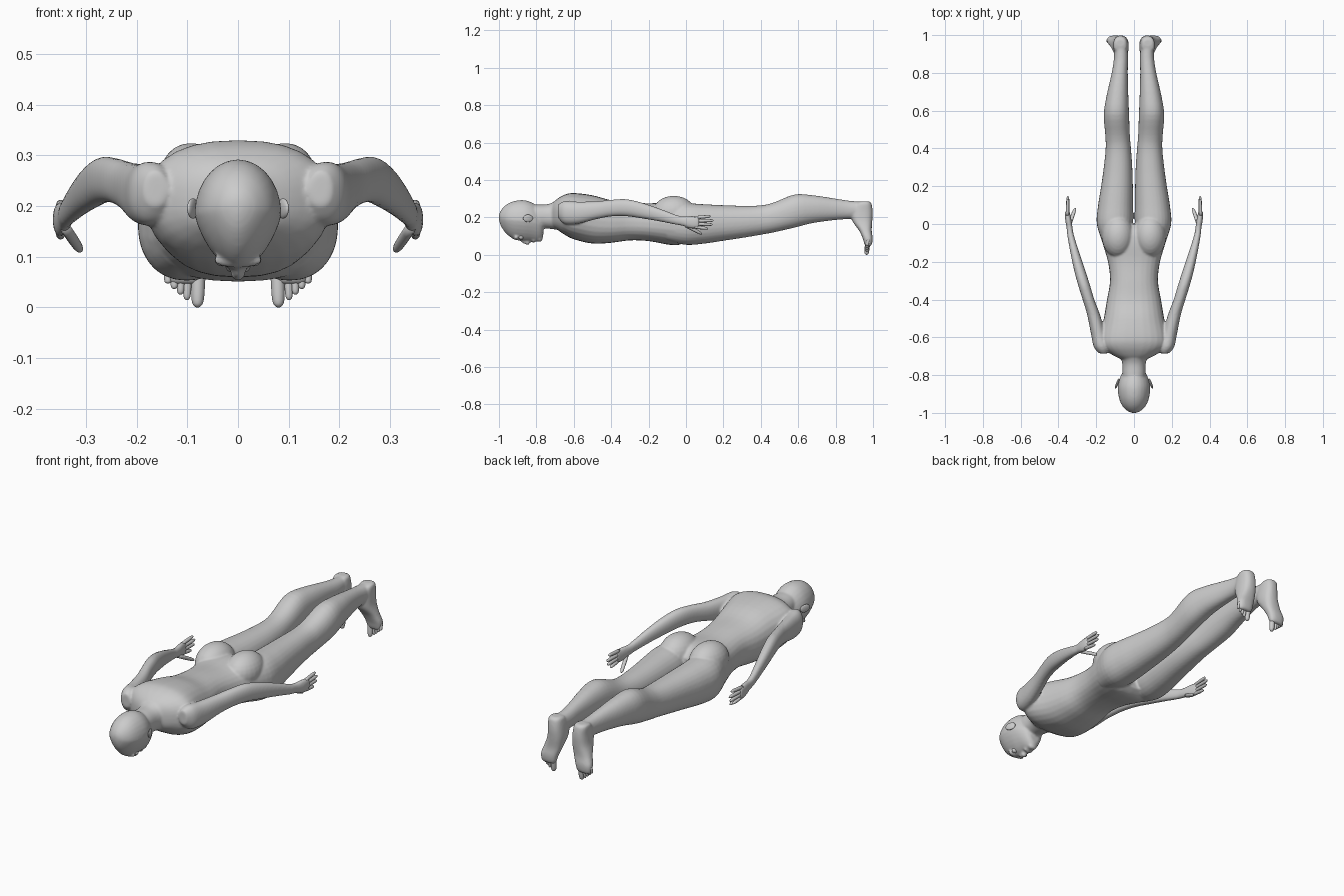
import bpy, bmesh, math
from mathutils import Matrix, Vector, Euler


def spline(rows, n):
    """Catmull-Rom through rows of numbers, n steps per span."""
    out = []
    for i in range(len(rows) - 1):
        p = [rows[max(0, min(len(rows) - 1, i + k))] for k in (-1, 0, 1, 2)]
        for j in range(n):
            t = j / n
            out.append([0.5 * (2 * b + (c - a) * t + (2 * a - 5 * b + 4 * c - d) * t * t
                               + (3 * b - a - 3 * c + d) * t ** 3) for a, b, c, d in zip(*p)])
    return out + [list(rows[-1])]


def loft(bm, rows, axis='Y', side=1, power=2.2, egg=0.0, sides=28, n=4):
    """Skin over sections (position, x_min, x_max, other_min, other_max)."""
    rings = []
    for s, x0, x1, o0, o1 in spline(rows, n):
        ring = []
        for k in range(sides):
            a = 2 * math.pi * k / sides
            c, d = math.cos(a), math.sin(a)
            c = math.copysign(abs(c) ** (2 / power), c)
            d = math.copysign(abs(d) ** (2 / power), d)
            c *= 1 - egg * max(0, -d)
            x = side * ((x0 + x1) / 2 + c * (x1 - x0) / 2)
            o = (o0 + o1) / 2 + d * (o1 - o0) / 2
            ring.append(bm.verts.new((x, s, o) if axis == 'Y' else (x, o, s)))
        rings.append(ring)
    for r, q in zip(rings, rings[1:]):
        for k in range(sides):
            m = (k + 1) % sides
            bm.faces.new((r[k], r[m], q[m], q[k]))
    bm.faces.new(rings[0])
    bm.faces.new(rings[-1][::-1])


def blob(bm, centre, size, rot=(0, 0, 0)):
    m = Matrix.LocRotScale(Vector(centre), Euler(rot), Vector(size))
    bmesh.ops.create_uvsphere(bm, u_segments=24, v_segments=14, radius=1, matrix=m)


def digit(bm, start, end, r, axis, side):
    """Finger or toe with a rounded tip."""
    rows = []
    for t, f in ((0, 1), (0.45, 1), (0.8, 0.9), (0.94, 0.65), (1, 0.2)):
        p = Vector(start).lerp(Vector(end), t)
        s, o = (p.y, p.z) if axis == 'Y' else (p.z, p.y)
        rows.append((s, p.x - r * f, p.x + r * f, o - r * f, o + r * f))
    loft(bm, rows, axis, side, 2, 0, 12, 2)


def finish(bm, name):
    bmesh.ops.recalc_face_normals(bm, faces=bm.faces)
    for f in bm.faces:
        f.smooth = True
    me = bpy.data.meshes.new(name)
    bm.to_mesh(me)
    bm.free()
    ob = bpy.data.objects.new(name, me)
    bpy.context.collection.objects.link(ob)
    return ob


def half(rows):
    return [(y, -w, w, lo, hi) for y, w, lo, hi in rows]


body = bmesh.new()

# head, jaw and neck
loft(body, half([(-1.0, .012, .185, .215), (-.988, .038, .15, .24), (-.96, .064, .112, .268),
                 (-.92, .08, .083, .287), (-.87, .086, .073, .292), (-.83, .08, .072, .282),
                 (-.795, .066, .07, .26), (-.772, .05, .078, .235), (-.763, .03, .1, .2)]),
     power=2.0, egg=.3)
loft(body, half([(-.86, .05, .16, .265), (-.8, .06, .145, .268), (-.74, .062, .14, .27),
                 (-.69, .075, .135, .29), (-.64, .08, .14, .3)]))

# nose, lips, chin and brow
blob(body, (0, -.857, .072), (.011, .026, .016), (-.25, 0, 0))
blob(body, (0, -.846, .067), (.016, .011, .015))
blob(body, (0, -.815, .078), (.026, .012, .013))
blob(body, (0, -.783, .083), (.024, .015, .015))
blob(body, (0, -.908, .092), (.05, .014, .014))

# torso
loft(body, half([(-.715, .07, .15, .275), (-.69, .12, .135, .298), (-.65, .172, .108, .321),
                 (-.6, .182, .083, .33), (-.5, .16, .06, .318), (-.4, .143, .064, .292),
                 (-.3, .127, .077, .282), (-.2, .138, .073, .275), (-.1, .167, .055, .28),
                 (-.04, .183, .052, .27), (0, .15, .075, .235)]), power=2.4)

leg = [(-.1, .03, .165, .075, .265), (0, .006, .197, .053, .275), (.1, .005, .19, .06, .27),
       (.2, .006, .174, .075, .265), (.3, .009, .16, .09, .262), (.4, .016, .15, .107, .264),
       (.47, .022, .152, .12, .28), (.58, .026, .16, .145, .322), (.68, .03, .145, .17, .318),
       (.8, .033, .118, .186, .3), (.88, .032, .106, .192, .288), (.95, .035, .105, .2, .284)]
foot = [(.286, .05, .095, .94, .975), (.275, .038, .108, .91, .991), (.23, .03, .11, .885, .998),
        (.18, .028, .115, .89, .996), (.13, .038, .13, .925, .993), (.09, .052, .143, .944, .998),
        (.06, .06, .141, .953, .995), (.045, .068, .136, .96, .987)]
arm = [(-.685, .14, .185, .2, .268), (-.65, .13, .213, .165, .287), (-.58, .15, .228, .165, .284),
       (-.48, .18, .248, .19, .286), (-.4, .21, .272, .205, .294), (-.32, .234, .297, .206, .297),
       (-.24, .26, .318, .195, .28), (-.15, .29, .337, .18, .25), (-.06, .318, .353, .162, .216),
       (-.02, .325, .357, .155, .206), (.02, .331, .364, .142, .208), (.05, .337, .366, .14, .207),
       (.07, .342, .364, .144, .204)]

# limbs and buttocks, both sides
for side in (1, -1):
    loft(body, leg, side=side)
    loft(body, foot, 'Z', side, 2.5)
    loft(body, arm, side=side)
    blob(body, (side * .085, -.065, .225), (.085, .115, .09))

skin = finish(body, "body")
fuse = skin.modifiers.new("fuse", 'REMESH')
fuse.mode = 'VOXEL'
fuse.voxel_size = .0055
fuse.use_smooth_shade = True
soft = skin.modifiers.new("soften", 'SMOOTH')
soft.factor = .5
soft.iterations = 7

for side, label in ((1, "left"), (-1, "right")):
    # fingers and thumb
    bm = bmesh.new()
    for z, tip in zip((.198, .181, .165, .149), (.132, .148, .142, .118)):
        digit(bm, (.352, .045, z), (.35, tip, z + (z - .175) * .35), .0088, 'Y', side)
    digit(bm, (.342, -.005, .158), (.311, .085, .112), .0105, 'Y', side)
    finish(bm, label + "_fingers")

    # toes
    bm = bmesh.new()
    digit(bm, (.078, .972, .075), (.08, .965, 0), .0135, 'Z', side)
    for i in range(4):
        x = .099 + i * .0125
        digit(bm, (x, .974, .08), (x + .002, .967, .014 + i * .011), .0085, 'Z', side)
    finish(bm, label + "_toes")

    # ear
    bm = bmesh.new()
    blob(bm, (side * .089, -.845, .195), (.007, .028, .02), (0, 0, side * .35))
    finish(bm, label + "_ear")

    # eye
    bm = bmesh.new()
    blob(bm, (side * .031, -.882, .094), (.015, .013, .013))
    finish(bm, label + "_eye")
